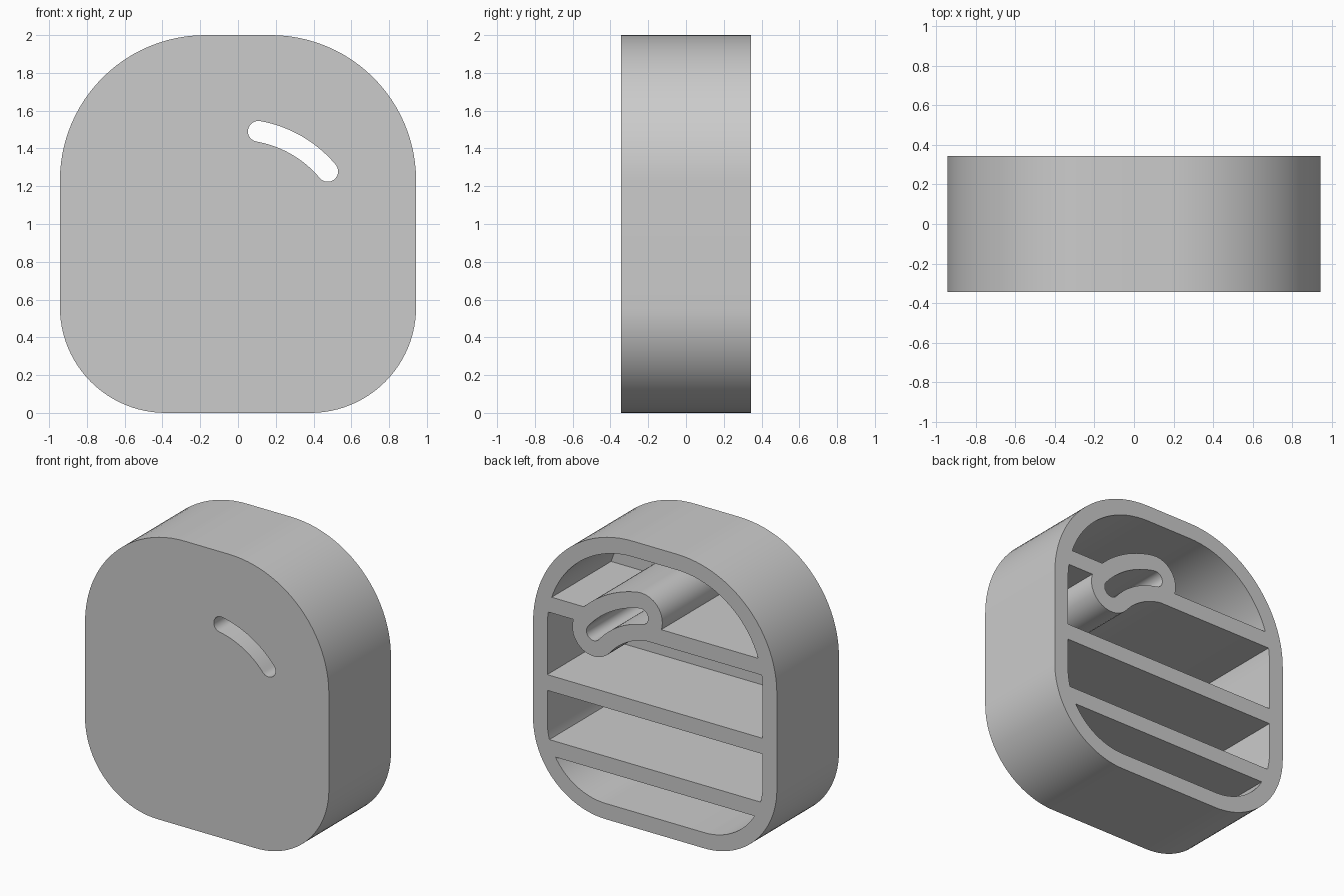
import bpy, bmesh
from math import radians, cos, sin

HALF_W, HALF_D, HEIGHT = 0.943, 0.343, 2.0
WALL, PLATE = 0.11, 0.03
TOP_R, LOW_R = 0.77, 0.56
SLOT_R = 0.055

cube = bpy.data.objects.get("Cube")
if cube:
    bpy.data.objects.remove(cube, do_unlink=True)

grey = bpy.data.materials.new("plain grey")
grey.use_nodes = True
colour = (0.6, 0.6, 0.6, 1)
grey.diffuse_color = colour
grey.node_tree.nodes["Principled BSDF"].inputs["Base Color"].default_value = colour


def arc(cx, cz, r, start, end, steps):
    """Points on a circle in the front plane, angles in degrees."""
    angles = [radians(start + (end - start) * i / steps) for i in range(steps + 1)]
    return [(cx + r * cos(a), cz + r * sin(a)) for a in angles]


def body_outline(inset):
    """Rounded square with wider corners at the top."""
    low, top = LOW_R - inset, TOP_R - inset
    lx, tx = HALF_W - LOW_R, HALF_W - TOP_R
    return (arc(lx, LOW_R, low, -90, 0, 24) + arc(tx, HEIGHT - TOP_R, top, 0, 90, 24)
            + arc(-tx, HEIGHT - TOP_R, top, 90, 180, 24) + arc(-lx, LOW_R, low, 180, 270, 24))


def slot_outline(r):
    """Curved slot: a thick arc with round ends."""
    bend, cz, a, b = 0.62, 0.88, 40, 80
    (x1, z1), (x2, z2) = arc(0, cz, bend, a, b, 1)
    return (arc(0, cz, bend + r, a, b, 20) + arc(x2, z2, r, b, b + 180, 16)[1:-1]
            + arc(0, cz, bend - r, b, a, 20) + arc(x1, z1, r, a - 180, a, 16)[1:-1])


def prism(name, outline, y0, y1):
    """Extrude a front-plane outline from y0 back to y1."""
    bm = bmesh.new()
    face = bm.faces.new([bm.verts.new((x, y0, z)) for x, z in outline])
    moved = bmesh.ops.extrude_face_region(bm, geom=[face])["geom"]
    bmesh.ops.translate(bm, vec=(0, y1 - y0, 0),
                        verts=[v for v in moved if isinstance(v, bmesh.types.BMVert)])
    bmesh.ops.recalc_face_normals(bm, faces=bm.faces)
    mesh = bpy.data.meshes.new(name)
    bm.to_mesh(mesh)
    bm.free()
    mesh.materials.append(grey)
    obj = bpy.data.objects.new(name, mesh)
    bpy.context.collection.objects.link(obj)
    return obj


def cut(target, cutter):
    """Subtract the cutter from the target, then discard it."""
    mod = target.modifiers.new("cut", "BOOLEAN")
    mod.operation, mod.solver, mod.object = "DIFFERENCE", "EXACT", cutter
    bpy.context.view_layer.objects.active = target
    bpy.ops.object.modifier_apply(modifier=mod.name)
    bpy.data.objects.remove(cutter, do_unlink=True)


# Hollow space: open at the back, interrupted by shelves and the slot sleeve
cavity = prism("cavity", body_outline(WALL), -HALF_D + PLATE, HALF_D + 0.1)
for z in (0.385, 0.835, 1.385):
    h = WALL / 2
    bar = [(-1, z - h), (1, z - h), (1, z + h), (-1, z + h)]
    cut(cavity, prism("shelf", bar, -1, 1))
cut(cavity, prism("sleeve", slot_outline(SLOT_R + WALL), -1, 1))

# Housing with the hollow and the through slot removed
housing = prism("housing", body_outline(0), -HALF_D, HALF_D)
cut(housing, cavity)
cut(housing, prism("slot", slot_outline(SLOT_R), -1, 1))

bpy.ops.object.select_all(action="DESELECT")
housing.select_set(True)
bpy.context.view_layer.objects.active = housing
bpy.ops.object.shade_smooth_by_angle(angle=radians(30))
